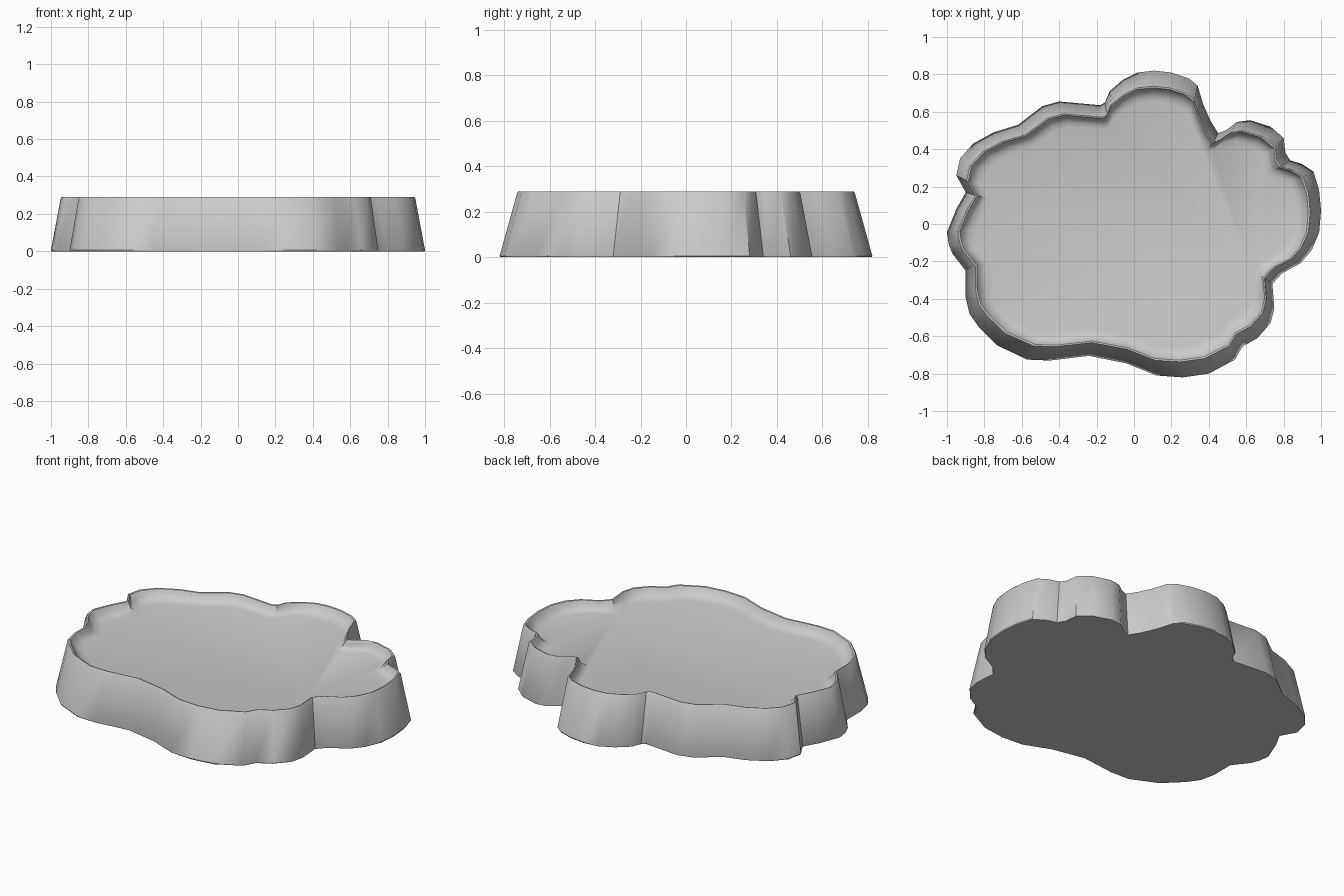
import bpy, bmesh

# Cloud-like footprint of the base, counter-clockwise (hundredths of a unit)
outline = [
    (100, 7), (99, 18), (96, 28), (90, 32), (83.5, 34), (81, 38), (80, 46), (73, 52),
    (62, 55.5), (55, 54.5), (49, 50), (45, 48.5), (41, 55), (37, 64), (34, 74), (29, 78),
    (20, 81), (11, 82), (2, 81), (-6, 77), (-13, 71), (-15.5, 65), (-18, 63.5), (-40, 65.5),
    (-49, 63), (-62, 53), (-75, 49), (-86, 43), (-93, 35), (-95, 26), (-90, 17), (-95, 8),
    (-100, -4.5), (-99, -11), (-97, -16), (-90, -25), (-90, -39), (-88, -48), (-83, -55),
    (-73, -65), (-57, -72.5), (-45, -73), (-24, -70.5), (-4, -74.5), (12, -81), (26, -82),
    (40, -80), (54, -72.5), (58, -65.5), (66, -61), (73, -53), (75, -45), (74, -32),
    (79, -26.5), (89, -21), (95, -14), (99, -4.5)]

# Wall profile: x scale, y scale, height (outer wall, rim, then the dished top)
profile = [
    (0.997, 0.997, 0.0), (1.0, 1.0, 0.006), (0.948, 0.906, 0.283), (0.942, 0.899, 0.29),
    (0.932, 0.888, 0.288), (0.922, 0.877, 0.272), (0.908, 0.86, 0.254),
    (0.887, 0.832, 0.241), (0.855, 0.795, 0.235)]

bm = bmesh.new()
rings = [[bm.verts.new((x * sx / 100, y * sy / 100, z)) for x, y in outline]
         for sx, sy, z in profile]
n = len(outline)
for low, high in zip(rings, rings[1:]):
    for i in range(n):
        j = (i + 1) % n
        bm.faces.new((low[i], low[j], high[j], high[i]))

# Flat underside and recessed floor
bm.faces.new(rings[0][::-1])
bm.faces.new(rings[-1])
bmesh.ops.recalc_face_normals(bm, faces=bm.faces[:])

mesh = bpy.data.meshes.new("cloud_tray")
bm.to_mesh(mesh)
bm.free()
tray = bpy.data.objects.new("cloud_tray", mesh)
bpy.context.collection.objects.link(tray)
bpy.context.view_layer.objects.active = tray
tray.select_set(True)
bpy.ops.object.shade_smooth_by_angle(angle=0.6)
